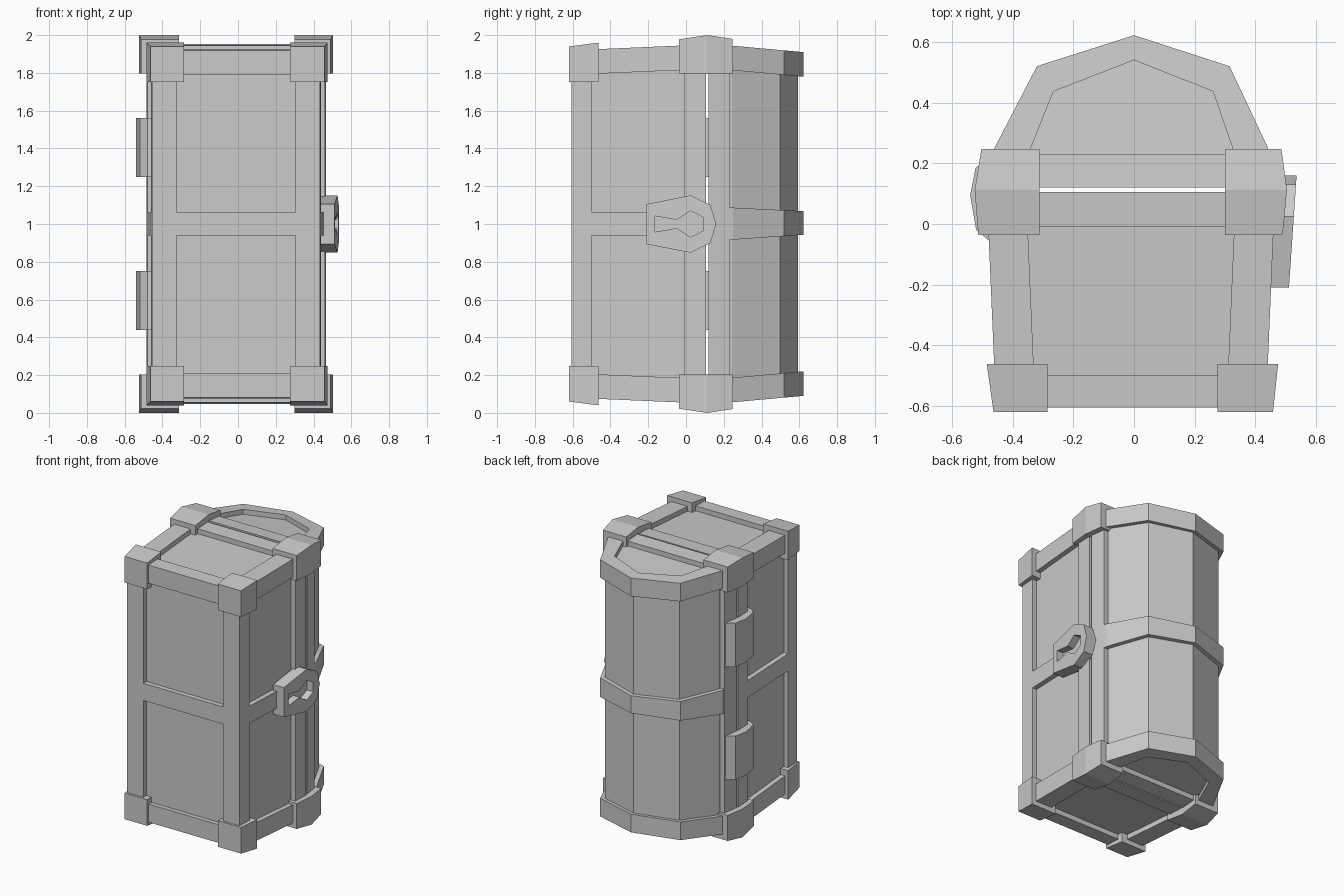
import bpy, bmesh

if "Cube" in bpy.data.objects:
    bpy.data.objects.remove(bpy.data.objects["Cube"])


def make(name, solids, mirror=False):
    """Each solid is a pair of matching loops; mirror copies it across z = 1."""
    bm = bmesh.new()
    for a, b in solids:
        for flip in ((False, True) if mirror else (False,)):
            la, lb = [[bm.verts.new((x, y, 2 - z if flip else z)) for x, y, z in loop] for loop in (a, b)]
            bm.faces.new(la)
            bm.faces.new(lb[::-1])
            n = len(la)
            for i in range(n):
                j = (i + 1) % n
                bm.faces.new((la[j], la[i], lb[i], lb[j]))
    bmesh.ops.recalc_face_normals(bm, faces=bm.faces)
    mesh = bpy.data.meshes.new(name)
    bm.to_mesh(mesh)
    bm.free()
    obj = bpy.data.objects.new(name, mesh)
    bpy.context.collection.objects.link(obj)
    return obj


def rect(y, x0, x1, z0, z1):
    return [(x0, y, z0), (x1, y, z0), (x1, y, z1), (x0, y, z1)]


def ext(y):
    """Tapered outer limits of the chest body at height y: x0, x1, z0, z1."""
    t = (y + 0.6) / 0.7
    return -0.455 - 0.03 * t, 0.435 + 0.03 * t, 0.08 - 0.03 * t, 1.92 + 0.03 * t


def body(y0, y1, section):
    return tuple(rect(y, *section(*ext(y))) for y in (y0, y1))


def prism(profile, z0, z1):
    """Extrude an xy profile between two functions z(y)."""
    return tuple([(x, y, f(y)) for x, y in profile] for f in (z0, z1))


W, D = 0.13, 0.035   # bar width, panel recess
BOT, RIM = -0.605, 0.105

# chest body: recessed core
make("body_panels", [body(BOT + D, RIM - 0.005, lambda a, b, c, d: (a + D, b - D, c + D, d - D))])

# chest body: posts, bottom frame, rim
make("body_posts", [body(BOT, RIM, lambda a, b, c, d: (a, a + W, c, c + W)),
                    body(BOT, RIM, lambda a, b, c, d: (b - W, b, c, c + W))], True)
make("bottom_end_bars", [body(BOT, -0.5, lambda a, b, c, d: (a, b, c, c + W))], True)
make("bottom_side_bars", [body(BOT, -0.5, lambda a, b, c, d: (a, a + W, c, d)),
                          body(BOT, -0.5, lambda a, b, c, d: (b - W, b, c, d))])
make("body_rim", [body(-0.01, RIM, lambda a, b, c, d: (a, b, c, d))])
make("body_middle_band", [body(BOT, RIM, lambda a, b, c, d: (a, b, 0.94, 1.063))])

# lid: faceted barrel, end frames, middle band, rim
outer = [(-0.482, 0.12), (-0.46, 0.25), (-0.32, 0.52), (0, 0.622),
         (0.315, 0.52), (0.442, 0.25), (0.462, 0.12)]
inner = [(-0.35, 0.12), (-0.34, 0.25), (-0.265, 0.437), (0, 0.54),
         (0.26, 0.437), (0.325, 0.25), (0.335, 0.12)]
shell = [(-0.447, 0.125), (-0.43, 0.243), (-0.298, 0.497), (0, 0.594),
         (0.293, 0.497), (0.412, 0.243), (0.427, 0.125)]


def lid_z(y):
    return 0.045 + 0.09 * (y - 0.12)


make("lid_barrel", [prism(shell, lambda y: lid_z(y) + D, lambda y: 2 - lid_z(y) - D)])
make("lid_end_frames", [prism(outer + inner[::-1], lid_z, lambda y: lid_z(y) + W)], True)
make("lid_middle_band", [prism(outer, lambda y: 0.915 + 0.07 * (y - 0.22),
                               lambda y: 1.088 - 0.05 * (y - 0.22))])
make("lid_rim", [(rect(0.12, -0.482, 0.462, 0.047, 1.953), rect(0.23, -0.465, 0.446, 0.055, 1.945))])

# corner caps
make("bottom_caps", [(rect(-0.62, -0.463, -0.285, 0.06, 0.247), rect(-0.462, -0.485, -0.285, 0.04, 0.247)),
                     (rect(-0.62, 0.275, 0.458, 0.06, 0.247), rect(-0.462, 0.275, 0.475, 0.04, 0.247))], True)
make("rim_caps", [(rect(y, -x0, -0.312, z, 0.203), rect(0.112, -0.525, -0.312, 0, 0.203))
                  for y, x0, z in ((-0.036, 0.513, 0.022), (0.247, 0.503, 0.02))] +
     [(rect(y, 0.3, x1, z, 0.203), rect(0.112, 0.3, 0.504, 0, 0.203))
      for y, x1, z in ((-0.036, 0.49, 0.022), (0.247, 0.486, 0.02))], True)

# hinges
hinge = [(-0.44, -0.058), (-0.478, -0.055), (-0.52, -0.02), (-0.54, 0.095),
         (-0.522, 0.185), (-0.47, 0.225), (-0.44, 0.225)]
make("hinges", [prism(hinge, lambda y: 0.44, lambda y: 0.752)], True)


# lock plate, leaning with the body side
def lock_solid(outline, x0, x1):
    return tuple([(x + 0.068 * y, y, z) for y, z in outline] for x in (x0, x1))


plate = [(-0.21, 1.105), (0.025, 1.152), (0.13, 1.1), (0.16, 1.0),
         (0.13, 0.9), (0.025, 0.848), (-0.21, 0.893)]
keyhole = [(-0.163, 1.042), (-0.05, 1.022), (0.025, 1.07), (0.092, 1.035),
           (0.092, 0.965), (0.025, 0.93), (-0.05, 0.978), (-0.163, 0.958)]
lock = make("lock_plate", [lock_solid(plate, 0.44, 0.525)])
cutter = make("keyhole_cutter", [lock_solid(keyhole, 0.475, 0.6)])
cutter.hide_render = True
cutter.hide_viewport = True
cut = lock.modifiers.new("keyhole", 'BOOLEAN')
cut.operation = 'DIFFERENCE'
cut.solver = 'EXACT'
cut.object = cutter
